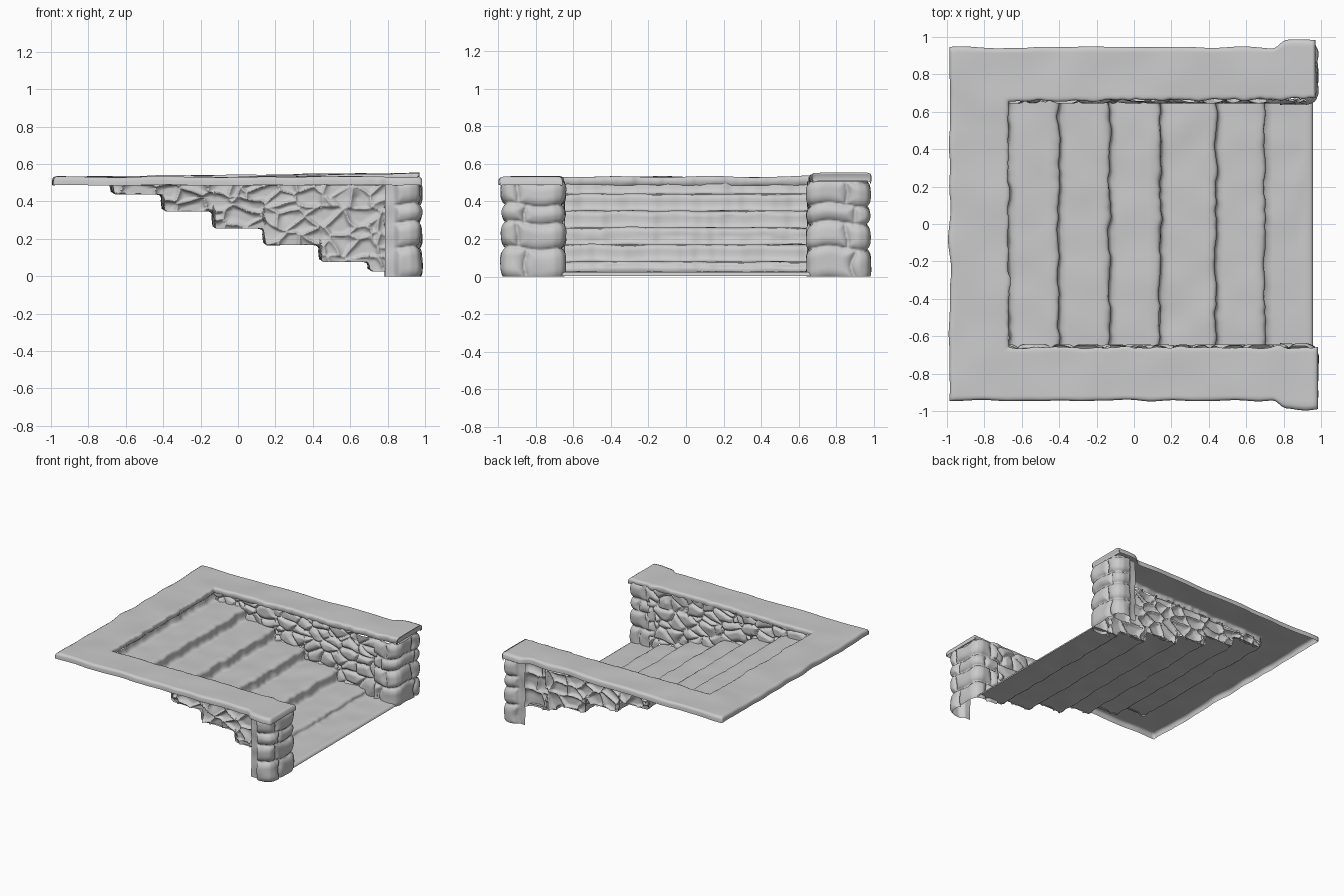
import bpy, bmesh, math
from mathutils import Vector, noise

if "Cube" in bpy.data.objects:
    bpy.data.objects.remove(bpy.data.objects["Cube"])

RISERS = [-0.67, -0.40, -0.13, 0.14, 0.44, 0.70]      # x of each step edge
LEVELS = [0.53, 0.44, 0.35, 0.26, 0.17, 0.08, 0.03]   # height of each tread


def n3(x, y, z=0.0):
    return noise.noise(Vector((x, y, z)))


def smooth(t):
    t = max(0.0, min(1.0, t))
    return t * t * (3 - 2 * t)


def resample(points, step):
    """Subdivide a polyline, keeping its corners."""
    out = [Vector(points[0])]
    for a, b in zip(points, points[1:]):
        a, b = Vector(a), Vector(b)
        k = max(1, math.ceil((b - a).length / step))
        out += [a.lerp(b, i / k) for i in range(1, k + 1)]
    return out


def sheet(name, rows, facing):
    """Smooth open surface from a grid of points, facing the given way."""
    bm = bmesh.new()
    grid = [[bm.verts.new(p) for p in row] for row in rows]
    for r0, r1 in zip(grid, grid[1:]):
        for i in range(len(r0) - 1):
            bm.faces.new((r0[i], r0[i + 1], r1[i + 1], r1[i])).smooth = True
    bm.normal_update()
    if sum(f.normal.dot(Vector(facing)) * f.calc_area() for f in bm.faces) < 0:
        bmesh.ops.reverse_faces(bm, faces=bm.faces[:])
    mesh = bpy.data.meshes.new(name)
    bm.to_mesh(mesh)
    bm.free()
    ob = bpy.data.objects.new(name, mesh)
    bpy.context.collection.objects.link(ob)
    return ob


# Steps: worn stair profile swept across the width
profile = [(-0.675, 0.49)]
for i, x in enumerate(RISERS):
    z, zn = LEVELS[i], LEVELS[i + 1]
    if i:
        profile += [(x - 0.035, z), (x - 0.01, z - 0.006), (x, z - 0.02),
                    (x - 0.002, z - 0.035)]
    profile += [(x + 0.003, zn + 0.012), (x + 0.018, zn)]
profile += [(0.94, 0.024), (0.955, 0.018), (0.958, 0.003)]
profile = resample(profile, 0.025)
rows = []
for j in range(111):
    y = -0.665 + 1.33 * j / 110
    row = []
    for p in profile:
        edge = max([0] + [1 - abs(p.x - x) / 0.05 for x in RISERS])
        dx = edge * (0.016 * n3(y * 7, round(p.x * 3.6) * 5.3) + 0.008 * n3(y * 19, p.x))
        dz = 0.007 * n3(p.x * 5, y * 5, 3) if p.x < 0.9 else 0
        row.append((p.x + dx, y, p.y + dz))
    rows.append(row)
sheet("steps", rows, (0.3, 0, 1))

# Coping: U-shaped slab with mitred corners and a thin skirt
inner = [(0.97, -0.66), (-0.67, -0.66), (-0.67, 0.655), (0.97, 0.67)]
outer = [(0.97, -0.945), (-0.985, -0.945), (-0.985, 0.945), (0.97, 0.945)]
section = resample([(0.03, -0.05), (0, -0.035), (0, -0.012), (0.015, -0.004), (0.05, 0),
                    (0.95, 0), (0.985, -0.006), (1, -0.018), (1, -0.045)], 0.05)
pairs = []
for k in range(3):
    for i in range(111):
        if k and not i:
            continue
        t = i / 110
        pairs.append((Vector(inner[k]).lerp(Vector(inner[k + 1]), t),
                      Vector(outer[k]).lerp(Vector(outer[k + 1]), t)))


def coping_point(a, b, s, extra=0.0, drop=0.0):
    p = a.lerp(b, s.x)
    side = 1 if p.y > 0 else -1
    if abs(p.y) > 0.64:
        # wider cap above the pillars
        p.y += side * 0.042 * s.x ** 4 * smooth((p.x - 0.74) / 0.07)
    p.x += extra
    away = (a - b).normalized()
    near = max(0, 1 - s.x * 7)
    far = max(0, s.x * 7 - 6)
    w = near * (0.012 * n3(p.x * 11, p.y * 11, 7) + 0.008 * n3(p.x * 25, p.y * 25, 2))
    w += far * 0.014 * n3(p.x * 6, p.y * 6, 9)
    p += away * w
    top = 0.53 + (0.011 if side > 0 else 0.002) * (p.x + 1) * smooth((abs(p.y) - 0.5) * 6)
    top += 0.008 * n3(p.x * 4, p.y * 4, 1)
    return (p.x, p.y, max(top + s.y - drop, 0.485))


rows = [[coping_point(a, b, s) for s in section] for a, b in pairs]
for end, add in ((0, 0.012), (-1, -0.012)):
    a, b = pairs[end]
    r1 = [coping_point(a, b, s, add, 0.01) for s in section]
    r2 = [coping_point(a, b, s, add + 0.003, 0.045) for s in section]
    rows = [r2, r1] + rows if end == 0 else rows + [r1, r2]
sheet("coping", rows, (0, 0, 1))


def stair_height(x):
    z = LEVELS[0]
    for i, r in enumerate(RISERS):
        z -= (LEVELS[i] - LEVELS[i + 1]) * smooth((x - r + 0.008) / 0.02)
    return z


# Cobbled inner walls: triangular sheets with rounded stones
for label, side in (("back", 1), ("front", -1)):
    rows = []
    for i in range(261):
        x = -0.675 + 1.475 * i / 260
        low = min(stair_height(x) - 0.004, 0.495)
        row = []
        for j in range(61):
            z = low + (0.505 - low) * j / 60
            warp = 0.25 * n3(x * 8, z * 8, side)
            d, _ = noise.voronoi(Vector((x * 8.0 + warp, z * 11.5 + warp, side * 3.37)))
            d = min(1, (d[1] - d[0]) / 0.5)
            stone = math.sqrt(max(0, 1 - (1 - d) ** 2))
            row.append((x, side * (0.682 - 0.038 * stone), z))
        rows.append(row)
    sheet(label + "_cobble_wall", rows, (0, -side, 0))

# Pillars: open U-shaped shells of stacked stones
JOINTS = [[-0.05, 0.09, 0.33, 0.53, 0.70], [-0.05, 0.05, 0.38, 0.54, 0.70]]
COURSES = [-0.02, 0.15, 0.285, 0.38, 0.51]


def stone_bulge(s, z, seed):
    z += 0.03 * n3(s * 6, seed)
    s += 0.03 * n3(z * 8, seed, 4)
    row = max(0, min(3, sum(z > c for c in COURSES) - 1))
    joints = JOINTS[(row + seed) % 2]
    d = min(abs(s - q) for q in joints)
    d = min([d, abs(z - COURSES[row]), abs(z - COURSES[row + 1])])
    d = min(1, d / 0.055)
    return math.sqrt(1 - (1 - d) ** 2)


for label, side, seed in (("back", 1, 1), ("front", -1, 2)):
    r, xo, yi, yo = 0.035, 0.95, 0.672, 0.95
    path = [(0.78, yi), (xo - r, yi), (xo - r * 0.3, yi + r * 0.3), (xo, yi + r),
            (xo, yo - r), (xo - r * 0.3, yo - r * 0.3), (xo - r, yo), (0.785, yo)]
    path = resample(path, 0.008)
    n = len(path)
    rows, s = [], 0.0
    for i, p in enumerate(path):
        if i:
            s += (p - path[i - 1]).length
        t = (path[min(n - 1, i + 2)] - path[max(0, i - 2)]).normalized()
        normal = Vector((t.y, -t.x))
        flat = 1 - smooth((s - 0.50) / 0.04)           # plain strip on the outer return
        row = []
        for j in range(61):
            z = 0.505 * j / 60
            q = p + normal * (0.034 * stone_bulge(s, z, seed) * flat
                              + 0.008 * n3(s * 9, z * 9, seed))
            row.append((q.x, side * q.y, z))
        rows.append(row)
    sheet(label + "_pillar", rows, (1, 0, 0))
